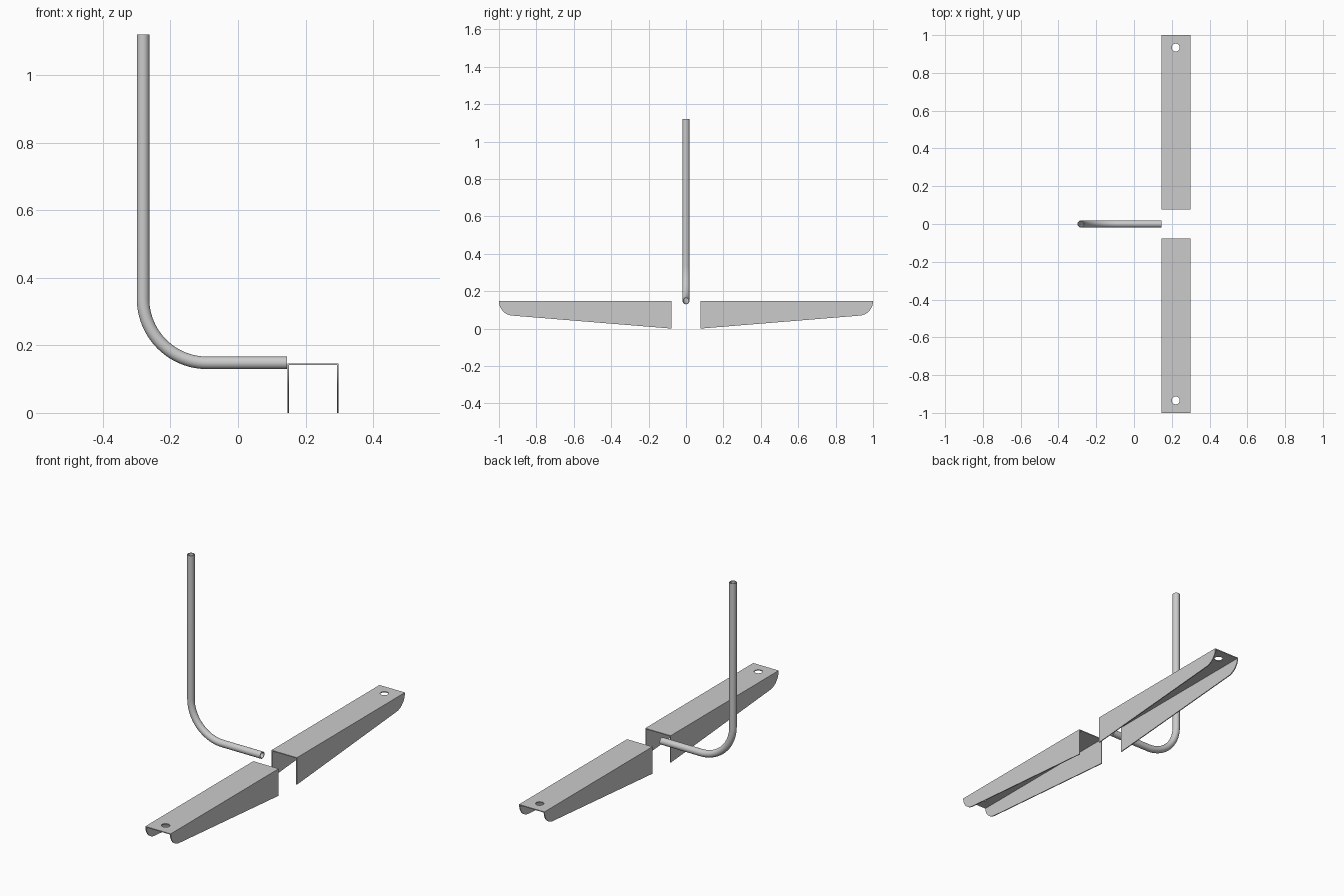
import bpy, bmesh, math
from mathutils import Vector, Matrix

if "Cube" in bpy.data.objects:
    bpy.data.objects.remove(bpy.data.objects["Cube"])


def finish(name, bm):
    bmesh.ops.recalc_face_normals(bm, faces=bm.faces)
    me = bpy.data.meshes.new(name)
    bm.to_mesh(me)
    bm.free()
    ob = bpy.data.objects.new(name, me)
    bpy.context.collection.objects.link(ob)
    return ob


def smooth(ob):
    bpy.ops.object.select_all(action='DESELECT')
    ob.select_set(True)
    bpy.context.view_layer.objects.active = ob
    bpy.ops.object.shade_smooth_by_angle(angle=math.radians(30))


# Bent hollow pipe: path in the xz plane with tangent angles
PX, PZ, BEND, R_OUT, R_IN, SIDES = -0.281, 0.148, 0.19, 0.0185, 0.0145, 32
path = [(PX, 1.12, -math.pi / 2)]
for i in range(25):
    a = math.pi / 2 * i / 24
    path.append((PX + BEND - BEND * math.cos(a), PZ + BEND - BEND * math.sin(a), a - math.pi / 2))
path.append((0.145, PZ, 0))

bm = bmesh.new()
walls = []
for r in (R_OUT, R_IN):
    rings = []
    for x, z, t in path:
        n = Vector((-math.sin(t), 0, math.cos(t)))
        rings.append([bm.verts.new(Vector((x, 0, z)) + r * (
            n * math.cos(2 * math.pi * k / SIDES) + Vector((0, math.sin(2 * math.pi * k / SIDES), 0))))
            for k in range(SIDES)])
    walls.append(rings)
loop = walls[0] + walls[1][::-1]
for a, b in zip(loop, loop[1:] + loop[:1]):
    for k in range(SIDES):
        j = (k + 1) % SIDES
        bm.faces.new((a[k], a[j], b[j], b[k]))
smooth(finish("bent_pipe", bm))

# Tapered channel arm: side profile (y, z) extruded across x
X0, X1, TOP, INNER, WALL, R = 0.146, 0.298, 0.146, 0.078, 0.005, 0.077
profile = [(INNER, TOP), (INNER, 0)]
for i in range(17):
    a = math.radians(-85.4 * (1 - i / 16))
    profile.append((1 - R + R * math.cos(a), TOP + R * math.sin(a)))
bm = bmesh.new()
face = bm.faces.new([bm.verts.new((X0, y, z)) for y, z in profile])
ext = bmesh.ops.extrude_face_region(bm, geom=[face])
bmesh.ops.translate(bm, vec=(X1 - X0, 0, 0),
                    verts=[v for v in ext["geom"] if isinstance(v, bmesh.types.BMVert)])
arm = finish("channel_arms", bm)

# Cutters: channel inside and bolt hole
bm = bmesh.new()
bmesh.ops.create_cube(bm, size=1, matrix=Matrix.Translation(((X0 + X1) / 2, 0.55, TOP - WALL - 0.15))
                      @ Matrix.Diagonal((X1 - X0 - 2 * WALL, 1.2, 0.3, 1)))
inside = finish("inside_cutter", bm)
bm = bmesh.new()
bmesh.ops.create_cone(bm, cap_ends=True, segments=32, radius1=0.021, radius2=0.021, depth=0.1,
                      matrix=Matrix.Translation(((X0 + X1) / 2 - 0.001, 0.934, TOP)))
hole = finish("hole_cutter", bm)
for cutter in (inside, hole):
    cutter.hide_render = True
    mod = arm.modifiers.new(cutter.name, 'BOOLEAN')
    mod.operation = 'DIFFERENCE'
    mod.solver = 'EXACT'
    mod.object = cutter

# Second arm mirrored across y, then bake and drop the cutters
mir = arm.modifiers.new("mirror", 'MIRROR')
mir.use_axis = (False, True, False)
mir.use_mirror_merge = False
bpy.context.view_layer.objects.active = arm
arm.select_set(True)
for mod in list(arm.modifiers):
    bpy.ops.object.modifier_apply(modifier=mod.name)
for cutter in (inside, hole):
    bpy.data.objects.remove(cutter)
smooth(arm)
